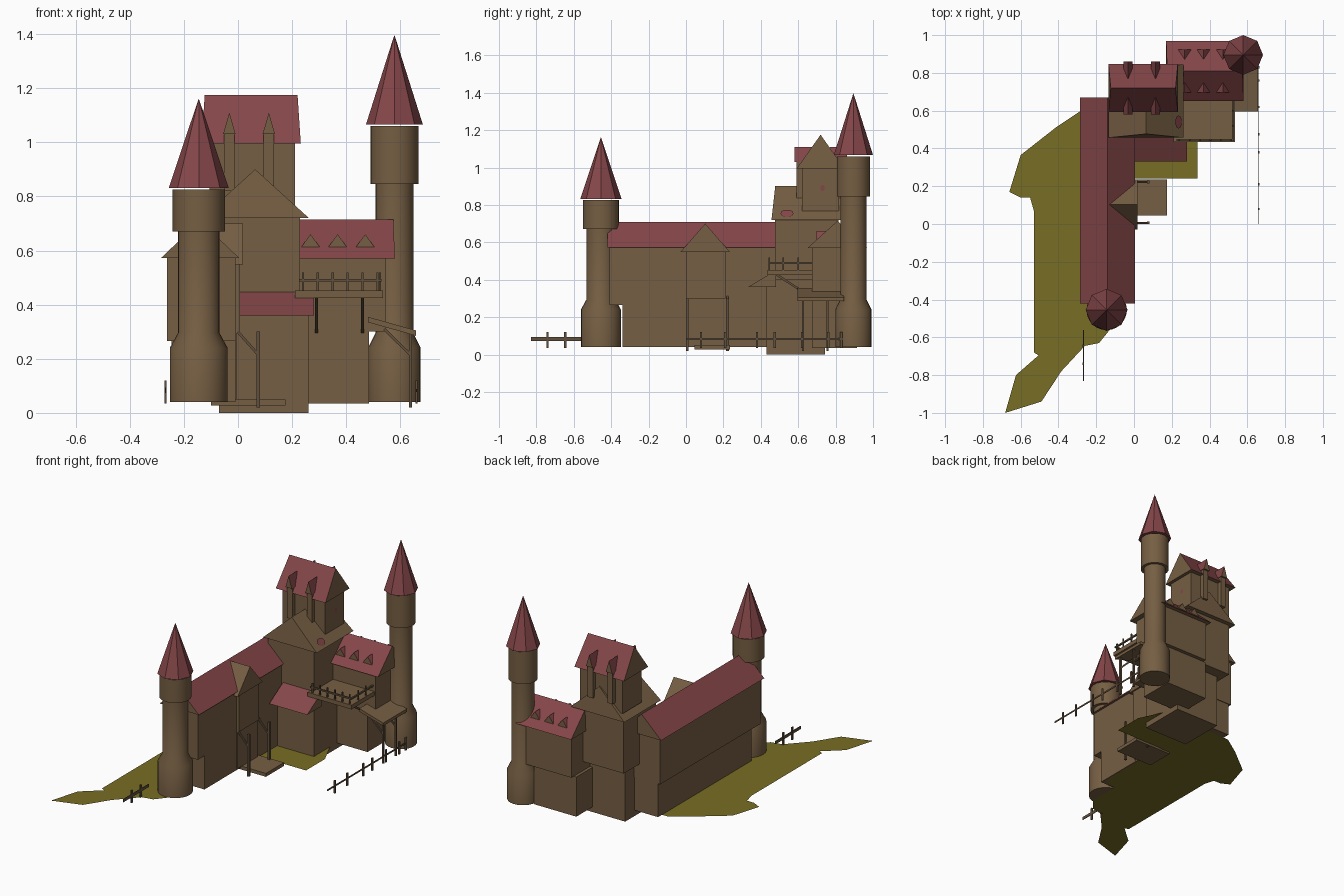
import bpy, bmesh, math
from mathutils import Vector

if "Cube" in bpy.data.objects:
    bpy.data.objects.remove(bpy.data.objects["Cube"])


def mat(name, c):
    m = bpy.data.materials.new(name)
    m.diffuse_color = (*c, 1)
    m.use_nodes = True
    m.node_tree.nodes["Principled BSDF"].inputs["Base Color"].default_value = m.diffuse_color
    return m


STONE = mat("brown stone", (0.18, 0.113, 0.056))
ROOF = mat("red roof tile", (0.235, 0.062, 0.066))
GRASS = mat("olive grass", (0.19, 0.155, 0.018))
WOOD = mat("dark timber", (0.12, 0.08, 0.045))


def mesh(name, verts, faces, mats, rule=None):
    me = bpy.data.meshes.new(name)
    me.from_pydata(verts, [], faces)
    bm = bmesh.new()
    bm.from_mesh(me)
    bmesh.ops.recalc_face_normals(bm, faces=bm.faces)
    bm.normal_update()
    for f in bm.faces:
        f.material_index = rule(f) if rule else 0
    bm.to_mesh(me)
    bm.free()
    for m in mats:
        me.materials.append(m)
    ob = bpy.data.objects.new(name, me)
    bpy.context.scene.collection.objects.link(ob)
    return ob


BOX = [(0, 1, 3, 2), (4, 6, 7, 5), (0, 4, 5, 1), (2, 3, 7, 6), (0, 2, 6, 4), (1, 5, 7, 3)]
PRISM = [(0, 1, 2), (3, 5, 4), (0, 3, 4, 1), (1, 4, 5, 2), (2, 5, 3, 0)]


def slope(f):  # upward sloping faces take the second colour
    return 1 if f.normal.z > 0.15 else 0


def box(name, x0, x1, y0, y1, z0, z1, m=STONE):
    return mesh(name, [(x, y, z) for x in (x0, x1) for y in (y0, y1) for z in (z0, z1)], BOX, [m])


def gable(name, axis, a, b, z0, z1, top=ROOF, lean=0.0):
    # ridge runs along axis over range a; b is the span across it
    mid = (b[0] + b[1]) / 2
    pts = []
    for end, s in ((a[0], 1), (a[1], -1)):
        for off, z, k in ((b[0], z0, 0), (mid, z1, lean * s), (b[1], z0, 0)):
            pts.append((end + k, off, z) if axis == 'x' else (off, end + k, z))
    return mesh(name, pts, PRISM, [STONE, top], slope)


def beam(name, p, q, r, m=WOOD):
    p, q = Vector(p), Vector(q)
    d = (q - p).normalized()
    u = d.cross(Vector((0, 1, 0)) if abs(d.y) < 0.9 else Vector((0, 0, 1))).normalized() * r
    v = d.cross(u)
    return mesh(name, [c + i * u + j * v for c in (p, q) for i in (-1, 1) for j in (-1, 1)], BOX, [m])


def lathe(name, x, y, prof, n, m, smooth=True):
    verts, faces = [], []
    for r, z in prof:
        for i in range(n):
            t = 2 * math.pi * i / n
            verts.append((x + r * math.cos(t), y + r * math.sin(t), z))
    for k in range(len(prof) - 1):
        for i in range(n):
            j = (i + 1) % n
            faces.append((k * n + i, k * n + j, (k + 1) * n + j, (k + 1) * n + i))
    faces += [tuple(range(n)), tuple(range((len(prof) - 1) * n, len(prof) * n))]
    ob = mesh(name, verts, faces, [m])
    if smooth:
        bpy.context.view_layer.objects.active = ob
        ob.select_set(True)
        bpy.ops.object.shade_smooth_by_angle(angle=math.radians(30))
        ob.select_set(False)


# Round towers with pointed roofs
def tower(name, x, y, base, shaft, drum, cone, zd, zt, apex):
    lathe(name + "_shaft", x, y, [(base, .04), (base, .24), (shaft, .295), (shaft, zd),
                                  (drum, zd), (drum, zt)], 24, STONE)
    lathe(name + "_roof", x, y, [(cone, zt + .006), (.0008, apex)], 8, ROOF, False)


tower("front_tower", -.145, -.455, .107, .077, .097, .111, .67, .825, 1.16)
tower("rear_tower", .578, .895, .097, .07, .089, .105, .845, 1.06, 1.395)

# Long hall
box("hall_lower", -.245, -.01, -.34, .645, .04, .265)
box("hall_upper", -.263, -.01, -.41, .65, .265, .585)
gable("hall_roof", 'y', (-.42, .67), (-.285, .005), .572, .71)

# Bay on the hall side, with its gable, porch posts and step
box("bay_wall", -.1, .008, 0, .21, .3, .56)
box("bay_lower_wall", -.1, -.004, 0, .21, .05, .3)
gable("bay_roof", 'x', (-.13, .018), (-.03, .235), .548, .70, STONE)
box("porch_step", -.1, .175, .045, .235, .027, .05)
for y in (.006, .222):
    beam("porch_post", (.075, y, .02), (.075, y, .3), .007)
    beam("porch_brace", (-.01, y, .31), (.075, y, .215), .005)

# Central keep
box("keep_base", -.07, .26, .43, .742, 0, .4)
box("keep_wall", -.11, .23, .475, .815, .36, .73)
gable("keep_roof", 'y', (.457, .845), (-.135, .262), .72, .90, STONE, .02)
lean = [(x, y, z) for x in (0, .28) for y, z in ((.33, .36), (.48, .45), (.48, .36))]
mesh("lean_to_roof", lean, PRISM, [STONE, ROOF], slope)

# Upper tower on the keep with pointed bays on both sides
box("upper_tower_wall", -.105, .21, .62, .818, .76, 1.01)
gable("upper_tower_roof", 'x', (-.135, .232), (.592, .847), .995, 1.175, ROOF, .012)
for x in (-.032, .114):
    for s in (-1, 1):
        ys = sorted((.72 + s * .128, .72 + s * .06))
        yr = sorted((.72 + s * .14, .72 + s * .05))
        box("pointed_bay_wall", x - .019, x + .019, *ys, .82, 1.04)
        gable("pointed_bay_roof", 'y', yr, (x - .023, x + .023), 1.03, 1.11)

# Right wing with triangular dormers
box("wing_lower", .17, .485, .675, .915, .035, .3)
box("wing_upper", .19, .545, .675, .94, .3, .585)
gable("wing_roof", 'x', (.17, .58), (.65, .97), .57, .715, ROOF, .006)
for x in (.268, .368, .47):
    for s in (-1, 1):
        yr = sorted((.81 + s * .113, .81 + s * .06))
        gable("wing_dormer", 'y', yr, (x - .035, x + .035), .612, .66)

# Balcony and railing
box("balcony_floor", .21, .535, .435, .68, .425, .453)
for i in range(6):
    x = .24 + i * .055
    beam("balcony_post", (x, .445, .45), (x, .445, .518), .004)
for y in (.52, .6):
    for x in (.525,):
        beam("balcony_side_post", (x, y, .45), (x, y, .518), .004)
beam("balcony_rail", (.225, .445, .49), (.53, .445, .49), .005)
beam("balcony_side_rail", (.525, .445, .49), (.525, .68, .49), .005)
for x in (.29, .46):
    beam("balcony_brace", (x, .68, .3), (x, .48, .43), .006)

# Sloping canopy beside the wing
can = [(x, y, zb + t) for x, zb in ((.48, .335), (.657, .285)) for y in (.595, .845) for t in (0, .02)]
mesh("canopy", can, BOX, [STONE])
for y in (.625, .757):
    beam("canopy_post", (.637, y, .02), (.637, y, .3), .006)
    beam("canopy_brace", (.54, y, .31), (.637, y, .215), .005)


# Thin fences
def fence(name, x, y0, y1, posts, r):
    box(name + "_rail", x - .002, x + .002, y0, y1, .083 - r, .083 + r, WOOD)
    for y in posts:
        box(name + "_post", x - .004, x + .004, y - .006, y + .006, .035, .12, WOOD)


fence("right_fence", .66, 0, .84, (.08, .21, .38, .475, .62, .76, .83), .005)
fence("left_fence", -.268, -.83, -.56, (-.74, -.645), .01)

# Grass
left = [(-.28, .60), (-.415, .51), (-.6, .365), (-.66, .17), (-.6, .14), (-.55, .14), (-.53, .07),
        (-.53, -.68), (-.505, -.695), (-.625, -.8), (-.682, -1), (-.49, -.94), (-.385, -.78),
        (-.26, -.645), (-.185, -.63), (-.12, -.55), (-.12, -.34), (-.02, -.3), (-.02, .60)]
right = [(-.02, .24), (.335, .24), (.335, .44), (.26, .6), (-.02, .6)]
for nm, pts in (("grass_bank", left), ("grass_court", right)):
    mesh(nm, [(x, y, .038) for x, y in pts], [tuple(range(len(pts)))], [GRASS])

# Red patches on the walls
for nm, c, rx in (("keep_patch", (.2, .54, .755), 1), ("upper_patch", (.212, .73, .89), .35)):
    n = 10
    off = .036 if nm == "keep_patch" else .002
    pts = [(c[0] + off - .0 - (.0 if rx < 1 else .9 * .02 * math.sin(t)), c[1] + .035 * rx * math.cos(t),
            c[2] + .02 * math.sin(t) * (1 if rx == 1 else .8))
           for t in (2 * math.pi * i / n for i in range(n))]
    mesh(nm, pts, [tuple(range(n))], [ROOF])
